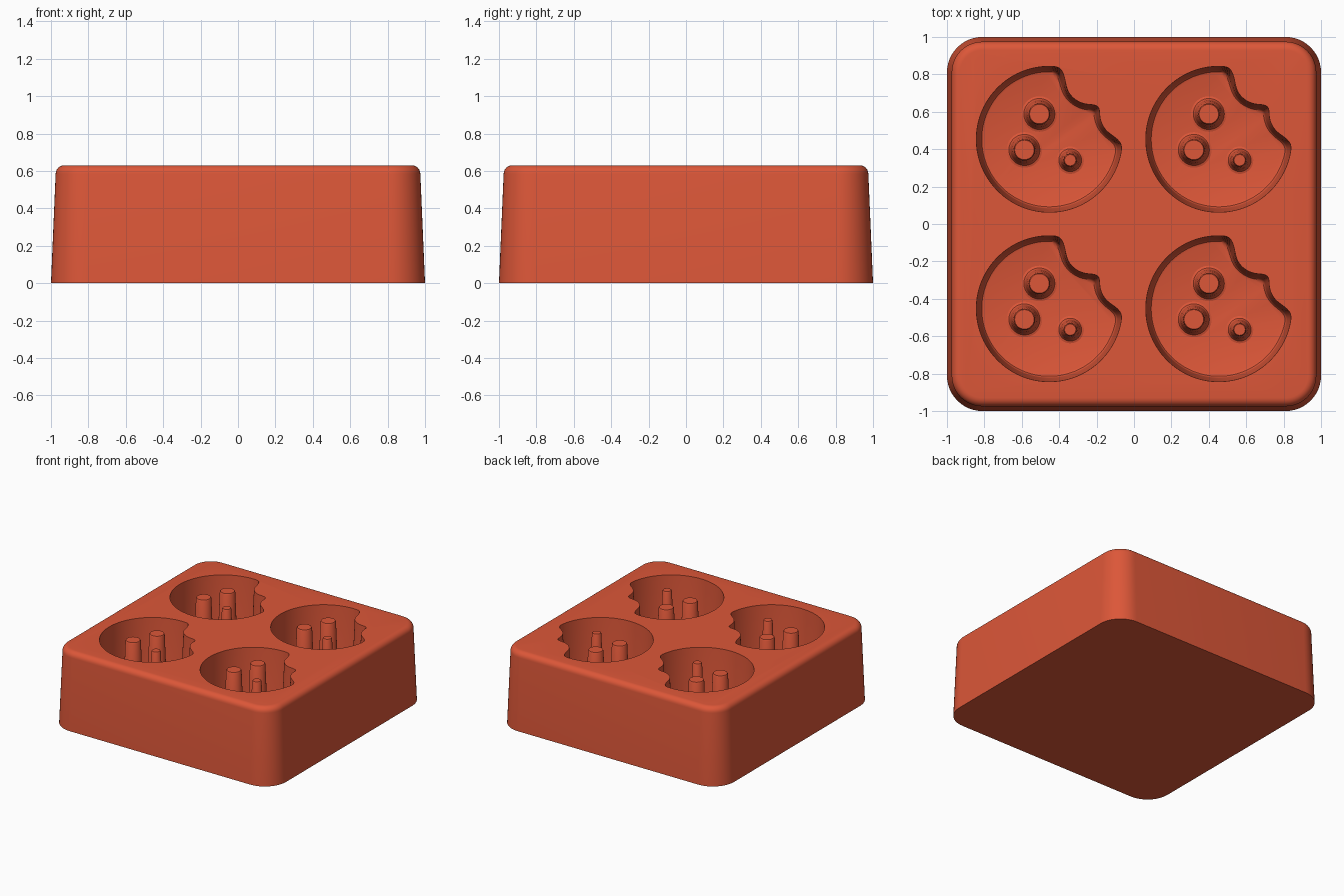
import bpy, bmesh
from math import cos, sin, pi, sqrt, radians

cube = bpy.data.objects.get("Cube")
if cube:
    bpy.data.objects.remove(cube, do_unlink=True)

TOP, FLOOR, SPACING = 0.63, 0.13, 0.453

red = bpy.data.materials.new("brick red")
red.use_nodes = True
colour = (0.72, 0.095, 0.04, 1)
red.diffuse_color = colour
red.node_tree.nodes["Principled BSDF"].inputs["Base Color"].default_value = colour


def loft(name, rings):
    """Skin a stack of equal-length rings into a closed solid."""
    bm = bmesh.new()
    loops = [[bm.verts.new(p) for p in ring] for ring in rings]
    n = len(loops[0])
    for a, b in zip(loops, loops[1:]):
        for i in range(n):
            j = (i + 1) % n
            bm.faces.new((a[i], a[j], b[j], b[i]))
    bm.faces.new(loops[0][::-1])
    bm.faces.new(loops[-1])
    bmesh.ops.recalc_face_normals(bm, faces=bm.faces)
    mesh = bpy.data.meshes.new(name)
    bm.to_mesh(mesh)
    bm.free()
    mesh.materials.append(red)
    obj = bpy.data.objects.new(name, mesh)
    bpy.context.collection.objects.link(obj)
    return obj


def select_only(obj):
    bpy.ops.object.select_all(action='DESELECT')
    obj.select_set(True)
    bpy.context.view_layer.objects.active = obj


def smooth(obj):
    select_only(obj)
    bpy.ops.object.shade_smooth_by_angle(angle=radians(35))


def rounded_square(half, radius, z, steps=12):
    ring = []
    for q in range(4):
        a0 = q * pi / 2
        cx = (half - radius) * (1 if q in (0, 3) else -1)
        cy = (half - radius) * (1 if q < 2 else -1)
        for i in range(steps + 1):
            a = a0 + pi / 2 * i / steps
            ring.append((cx + radius * cos(a), cy + radius * sin(a), z))
    return ring


def bitten_disc(inset, z, cx, cy, n=180):
    """Round outline with two scalloped bites, offset inwards by inset."""
    radii = []
    for i in range(n):
        a = 2 * pi * i / n
        r = 0.39 - inset
        for bx, by in ((0.227, 0.333), (0.417, 0.143)):
            along = bx * cos(a) + by * sin(a)
            gap = (0.15 + inset) ** 2 - (bx * bx + by * by - along * along)
            if along > 0 and gap > 0:
                r = min(r, along - sqrt(gap))
        radii.append(r)
    # soften the bite corners
    for _ in range(6):
        radii = [(radii[i - 1] + 2 * radii[i] + radii[(i + 1) % n]) / 4 for i in range(n)]
    return [(cx + r * cos(2 * pi * i / n), cy + r * sin(2 * pi * i / n), z)
            for i, r in enumerate(radii)]


def circle(radius, z, cx, cy, n=40):
    return [(cx + radius * cos(2 * pi * i / n), cy + radius * sin(2 * pi * i / n), z)
            for i in range(n)]


# Tapered block with a rounded upper edge
FILLET = 0.045
sections = [(1.0, 0)]
for k in range(7):
    t = k / 6 * pi / 2
    sections.append((0.975 - FILLET * (1 - cos(t)), TOP - FILLET + FILLET * sin(t)))
block = loft("mould_block", [rounded_square(h, h - 0.81, z) for h, z in sections])

# Four bitten-round pockets, each with three tapered posts
posts = ((-0.053, 0.135, 0.055), (-0.133, -0.057, 0.055), (0.112, -0.112, 0.033))
wall = [(0.04, FLOOR), (0.029, FLOOR + 0.004), (0.022, FLOOR + 0.015),
        (0.02, FLOOR + 0.03), (0, TOP), (-0.001, TOP + 0.05)]
for row, sy in (("back", 1), ("front", -1)):
    for side, sx in (("left", 1), ("right", -1)):
        cx, cy = sx * SPACING, sy * SPACING
        cutter = loft("pocket_cutter", [bitten_disc(d, z, cx, cy) for d, z in wall])
        cutter.hide_render = True
        cut = block.modifiers.new("pocket", 'BOOLEAN')
        cut.operation = 'DIFFERENCE'
        cut.solver = 'EXACT'
        cut.object = cutter
        select_only(block)
        bpy.ops.object.modifier_apply(modifier=cut.name)
        bpy.data.objects.remove(cutter, do_unlink=True)

        for i, (px, py, r) in enumerate(posts):
            profile = [(r + 0.04, FLOOR - 0.02), (r + 0.04, FLOOR),
                       (r + 0.028, FLOOR + 0.004), (r + 0.021, FLOOR + 0.015),
                       (r + 0.019, FLOOR + 0.03), (r + 0.002, TOP - 0.022),
                       (r - 0.003, TOP - 0.013)]
            smooth(loft(f"{row}_{side}_post_{i + 1}",
                        [circle(pr, z, cx + px, cy + py) for pr, z in profile]))

smooth(block)
